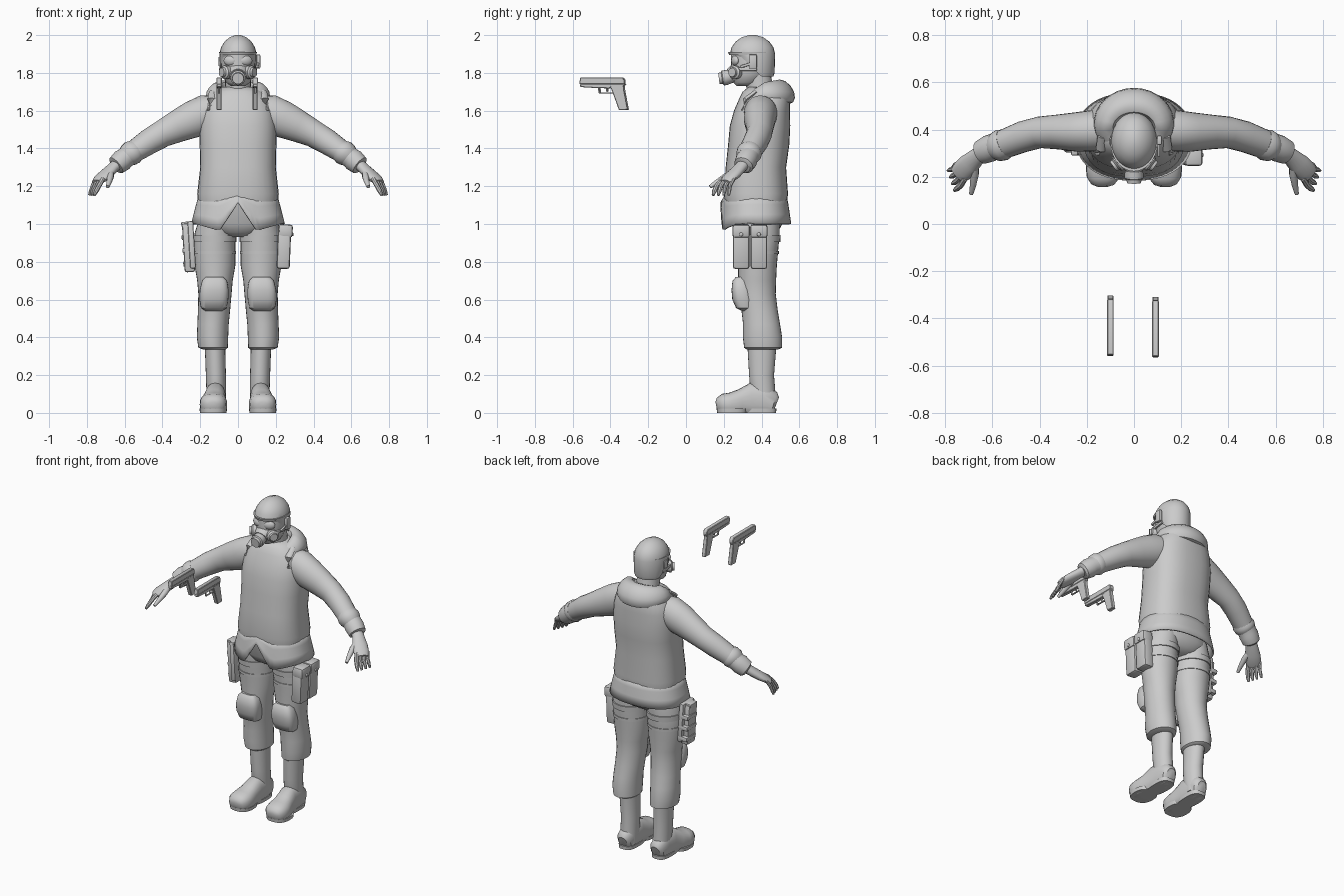
import bpy, bmesh, math
from mathutils import Vector, Matrix, Euler

grey = bpy.data.materials.new("light_grey")
grey.diffuse_color = (0.6, 0.6, 0.6, 1)


def finish(name, bm, angle=40):
    bmesh.ops.recalc_face_normals(bm, faces=bm.faces)
    me = bpy.data.meshes.new(name)
    bm.to_mesh(me)
    bm.free()
    me.materials.append(grey)
    ob = bpy.data.objects.new(name, me)
    bpy.context.collection.objects.link(ob)
    bpy.ops.object.select_all(action='DESELECT')
    ob.select_set(True)
    bpy.context.view_layer.objects.active = ob
    bpy.ops.object.shade_smooth_by_angle(angle=math.radians(angle))
    return ob


def loft(name, rings, n=24, power=2.0, flat=True, warp=None, caps=True, angle=40):
    """Skin rings (x, y, z, r1, r2): level rings if flat, else square to the path."""
    bm = bmesh.new()
    pts = [Vector(r[:3]) for r in rings]
    loops = []
    for i, r in enumerate(rings):
        u, v = Vector((1, 0, 0)), Vector((0, 1, 0))
        if not flat:
            t = (pts[min(i + 1, len(pts) - 1)] - pts[max(i - 1, 0)]).normalized()
            u = t.cross(Vector((0, 0, 1)) if abs(t.z) < 0.95 else Vector((0, 1, 0))).normalized()
            v = t.cross(u)
        loop = []
        for k in range(n):
            a = 2 * math.pi * k / n - math.pi / 2
            c, s = math.cos(a), math.sin(a)
            c = math.copysign(abs(c) ** (2 / power), c)
            s = math.copysign(abs(s) ** (2 / power), s)
            p = pts[i] + u * c * r[3] + v * s * r[4]
            loop.append(bm.verts.new(warp(p, i) if warp else p))
        loops.append(loop)
    for a, b in zip(loops, loops[1:]):
        for k in range(n):
            bm.faces.new((a[k], a[(k + 1) % n], b[(k + 1) % n], b[k]))
    if caps:
        bm.faces.new(loops[0])
        bm.faces.new(loops[-1])
    return finish(name, bm, angle)


def box(name, loc, size, rot=(0, 0, 0), bevel=0.008):
    bm = bmesh.new()
    m = Matrix.LocRotScale(Vector(loc), Euler(rot), Vector(size))
    bmesh.ops.create_cube(bm, size=1, matrix=m)
    bmesh.ops.bevel(bm, geom=bm.edges[:], offset=bevel, segments=2, affect='EDGES', profile=0.5)
    return finish(name, bm)


def ball(name, loc, size, rot=(0, 0, 0)):
    bm = bmesh.new()
    m = Matrix.LocRotScale(Vector(loc), Euler(rot), Vector(size))
    bmesh.ops.create_uvsphere(bm, u_segments=20, v_segments=12, radius=1, matrix=m)
    return finish(name, bm)


def prism(name, profile, x, width):
    """Extrude a (y, z) outline across x."""
    bm = bmesh.new()
    face = bm.faces.new([bm.verts.new((x - width / 2, y, z)) for y, z in profile])
    ext = bmesh.ops.extrude_face_region(bm, geom=[face])
    bmesh.ops.translate(bm, vec=(width, 0, 0), verts=[v for v in ext['geom'] if isinstance(v, bmesh.types.BMVert)])
    bmesh.ops.bevel(bm, geom=bm.edges[:], offset=0.003, segments=1, affect='EDGES')
    return finish(name, bm, 30)


# Vest and body, with the shoulders narrowing into the neck
loft("vest", [(0, .37, 1.12, .213, .165), (0, .37, 1.16, .216, .17), (0, .37, 1.3, .20, .16),
              (0, .385, 1.42, .203, .162), (0, .392, 1.52, .205, .16), (0, .402, 1.6, .196, .148),
              (0, .415, 1.66, .175, .135), (0, .42, 1.70, .14, .12), (0, .42, 1.725, .09, .09)], 32, 2.5)


# Jacket skirt with an inverted V opening at the front
def hem(p, i):
    low = 1.0
    if p.y < .37:
        ax = abs(p.x)
        low = 1.115 - 1.5 * ax if ax < .1 else .965 + .28 * (ax - .1)
    p.z = 1.155 + (low - 1.155) * i / 3
    return p


skirt = loft("jacket_skirt", [(0, .37, 1, .208, .163), (0, .37, 1, .222, .172), (0, .37, 1, .235, .18),
                              (0, .37, 1, .248, .187)], 56, 2.3, warp=hem, caps=False)
skirt.modifiers.new("cloth", 'SOLIDIFY').thickness = 0.01

# Trouser seat
loft("trouser_seat", [(0, .375, .93, .05, .07), (0, .375, .955, .14, .11), (0, .375, 1.0, .205, .135),
                      (0, .37, 1.12, .205, .15)], 28, 2.4)


# Hood draped round the neck, thick and sagging at the back
def hood_ring(k):
    a = 2 * math.pi * k / 32 - math.pi / 2
    back = (1 + math.sin(a)) / 2
    return (.125 * math.cos(a), .415 + .105 * math.sin(a), 1.655 + .045 * min(1, back * 2),
            .03 + .022 * back, .035 + .03 * back)


bm = bmesh.new()
hood = []
for k in range(32):
    x, y, z, r, h = hood_ring(k)
    out = Vector((x, (y - .415) * 1.2, 0)).normalized()
    hood.append([bm.verts.new(Vector((x, y, z)) + out * r * (math.cos(b) - .45 * math.sin(b)) + Vector((0, 0, h * math.sin(b))))
                 for b in [2 * math.pi * j / 12 for j in range(12)]])
for k in range(32):
    a, b = hood[k], hood[(k + 1) % 32]
    for j in range(12):
        bm.faces.new((a[j], a[(j + 1) % 12], b[(j + 1) % 12], b[j]))
finish("hood", bm)

# Neck, head and helmet
loft("neck", [(0, .41, 1.62, .08, .08), (0, .39, 1.72, .068, .07), (0, .37, 1.83, .07, .075)], 20)
loft("head", [(0, .315, 1.73, .035, .045), (0, .325, 1.75, .065, .075), (0, .34, 1.80, .084, .10),
              (0, .345, 1.86, .09, .107), (0, .345, 1.92, .088, .105)], 24)


def brow(p, i):
    if i < 2:
        p.z += .095 * min(1, max(0, (.40 - p.y) / .1))
    return p


loft("helmet", [(0, .355, 1.78, .092, .107), (0, .355, 1.80, .097, .114), (0, .352, 1.90, .098, .12),
                (0, .352, 1.935, .09, .111), (0, .352, 1.965, .072, .09), (0, .352, 1.988, .045, .058),
                (0, .352, 2.0, .014, .018)], 28, warp=brow)

# Gas mask
loft("mask_muzzle", [(0, .32, 1.80, .075, .07), (0, .265, 1.80, .062, .055), (0, .235, 1.785, .042, .04)], 20, flat=False)
loft("mask_front_filter", [(0, .245, 1.785, .036, .036), (0, .21, 1.775, .04, .04), (0, .195, 1.773, .04, .04),
                           (0, .19, 1.772, .032, .032), (0, .174, 1.77, .03, .03)], 16, flat=False, angle=30)
loft("brow_band", [(0, .345, 1.895, .097, .117), (0, .345, 1.91, .1, .122)], 28)
for s, side in ((-1, "left"), (1, "right")):
    loft(side + "_mask_filter", [(s * .045, .275, 1.803, .034, .034), (s * .072, .255, 1.803, .036, .036),
                                 (s * .078, .25, 1.803, .026, .026), (s * .088, .243, 1.803, .024, .024)],
         16, flat=False, angle=30)
    ball(side + "_goggle_lens", (s * .042, .26, 1.865), (.036, .018, .027), (0, 0, s * .35))
    box(side + "_mask_strap", (s * .088, .325, 1.82), (.012, .1, .018), (0, 0, s * -.15), .003)
box("headset", (.108, .355, 1.86), (.02, .04, .075), (0, 0, 0), .006)
box("headset_arm", (.105, .33, 1.845), (.012, .09, .014), (.3, 0, 0), .003)
box("small_earpiece", (-.097, .35, 1.86), (.012, .035, .05), (0, 0, 0), .004)

# Arms, hands, legs and boots
for s, side in ((-1, "left"), (1, "right")):
    def path(name, pts, n=20, **kw):
        return loft(side + "_" + name, [(s * p[0],) + p[1:] for p in pts], n, **kw)

    path("sleeve", [(.10, .40, 1.595, .085, .085), (.17, .395, 1.585, .088, .10), (.24, .39, 1.553, .084, .098),
                    (.32, .39, 1.517, .074, .085), (.40, .388, 1.478, .067, .072), (.47, .37, 1.437, .066, .068),
                    (.54, .343, 1.39, .062, .06), (.60, .325, 1.348, .056, .055), (.612, .32, 1.338, .058, .059),
                    (.645, .305, 1.31, .052, .052), (.65, .302, 1.306, .04, .04)], 24, flat=False)
    path("sleeve_fold", [(.545, .342, 1.388, .062, .06), (.56, .335, 1.378, .068, .066), (.578, .329, 1.365, .064, .063),
                         (.59, .326, 1.355, .055, .055)], flat=False)
    path("shoulder_strap", [(.145, .30, 1.60, .022, .01), (.14, .315, 1.66, .022, .012), (.132, .37, 1.70, .022, .012)],
         8, flat=False)
    path("palm", [(.63, .31, 1.325, .034, .03), (.665, .285, 1.295, .037, .028), (.70, .252, 1.263, .046, .026),
                  (.73, .222, 1.238, .046, .022), (.748, .205, 1.222, .036, .014)], 16, flat=False)
    for i, f in enumerate(("index", "middle", "ring", "little")):
        x, y, r = .716 + .013 * i, .178 + .02 * i, .0125 - .0007 * i
        dx, dy = .045 - .004 * i, -.035 + .008 * i
        path(f + "_finger", [(x, y + .015, 1.24, r, r), (x + dx * .4, y + dy * .4, 1.205, r, r),
                             (x + dx * .75, y + dy * .8, 1.175, r, r), (x + dx, y + dy, 1.152, r * .6, r * .6)],
             8, flat=False)
    path("thumb", [(.675, .262, 1.28, .018, .018), (.675, .21, 1.25, .018, .018), (.682, .165, 1.222, .014, .014),
                   (.69, .127, 1.197, .009, .009)], 10, flat=False)

    # Trouser leg, gathered above the boot
    path("trouser_leg", [(.125, .405, .335, .058, .082), (.132, .408, .345, .078, .10), (.135, .405, .40, .083, .104),
                         (.132, .40, .47, .083, .098), (.127, .39, .54, .085, .096), (.122, .377, .63, .088, .098),
                         (.122, .377, .70, .094, .10), (.122, .378, .78, .108, .103), (.123, .378, .86, .109, .11),
                         (.122, .378, .95, .108, .118), (.11, .375, 1.03, .095, .12)], 28)
    path("upper_thigh_strap", [(.122, .378, .905, .114, .121), (.122, .378, .94, .114, .124)], 28)
    path("lower_thigh_strap", [(.123, .378, .84, .113, .113), (.123, .378, .858, .113, .114)], 28)
    path("knee_pad", [(.128, .315, .54, .045, .02), (.128, .31, .555, .068, .045), (.128, .30, .60, .077, .055),
                      (.126, .293, .65, .077, .052), (.124, .288, .70, .066, .042), (.124, .29, .72, .045, .025)],
         24, power=3)
    path("boot_shaft", [(.115, .42, .03, .05, .052), (.115, .408, .10, .052, .066), (.117, .40, .20, .053, .066),
                        (.122, .402, .36, .054, .077)], 24)

    # Boot foot runs from heel to toe, flattened on the sole
    def sole(p, i):
        p.z = max(p.z, .0)
        return p
    path("boot_foot", [(.118, .478, .045, .03, .04), (.118, .465, .05, .046, .062), (.118, .41, .065, .054, .085),
                       (.12, .345, .068, .056, .09), (.125, .29, .055, .063, .07), (.13, .235, .045, .073, .062),
                       (.132, .195, .045, .068, .056), (.133, .17, .04, .05, .04), (.133, .16, .038, .025, .02)],
         24, power=2.4, flat=False, warp=sole)
    path("boot_sole", [(.119, .385, 0, .052, .092), (.119, .385, .022, .054, .094)], 24, power=3)
    path("toe_sole", [(.131, .245, 0, .07, .08), (.131, .245, .022, .073, .083)], 24, power=2.5)

# Two thigh pouches on one leg
for i, y in enumerate((.292, .386)):
    box(f"pouch_{i + 1}", (.243, y, .875), (.07, .088, .225), (0, .04, 0), .014)
    box(f"pouch_flap_{i + 1}", (.252, y, .963), (.075, .092, .07), (0, .04, 0), .014)
    ball(f"pouch_button_{i + 1}", (.289, y, .945), (.006, .01, .01))

# Holster on the other leg
box("holster_back", (-.245, .35, .89), (.03, .12, .25), (0, -.06, 0), .008)
box("holster_body", (-.262, .345, .875), (.055, .085, .26), (.0, -.06, 0), .012)
box("holster_top_strap", (-.268, .345, 1.0), (.065, .07, .025), (0, -.06, 0), .006)
for i, z in enumerate((.93, .86, .79)):
    box(f"holster_rib_{i + 1}", (-.262 + (.875 - z) * .06, .36, z), (.066, .1, .028), (0, -.06, 0), .006)

# Pair of floating pistols
for x, dy, side in ((-.1, .006, "left"), (.091, 0, "right")):
    def part(name, pts, w):
        prism(f"{side}_pistol_{name}", [(y + dy, z) for y, z in pts], x, w)
    part("slide", [(-.565, 1.745), (-.56, 1.775), (-.335, 1.775), (-.325, 1.76), (-.325, 1.74), (-.565, 1.74)], .028)
    part("frame", [(-.56, 1.725), (-.56, 1.742), (-.32, 1.742), (-.33, 1.73), (-.41, 1.718), (-.48, 1.72)], .025)
    part("grip", [(-.405, 1.735), (-.33, 1.735), (-.328, 1.71), (-.308, 1.605), (-.355, 1.603), (-.39, 1.70)], .026)
    part("guard_bottom", [(-.46, 1.69), (-.46, 1.697), (-.385, 1.697), (-.385, 1.69)], .012)
    part("guard_front", [(-.467, 1.725), (-.459, 1.725), (-.454, 1.69), (-.462, 1.69)], .012)
    part("trigger", [(-.425, 1.72), (-.415, 1.72), (-.417, 1.70), (-.424, 1.70)], .008)
